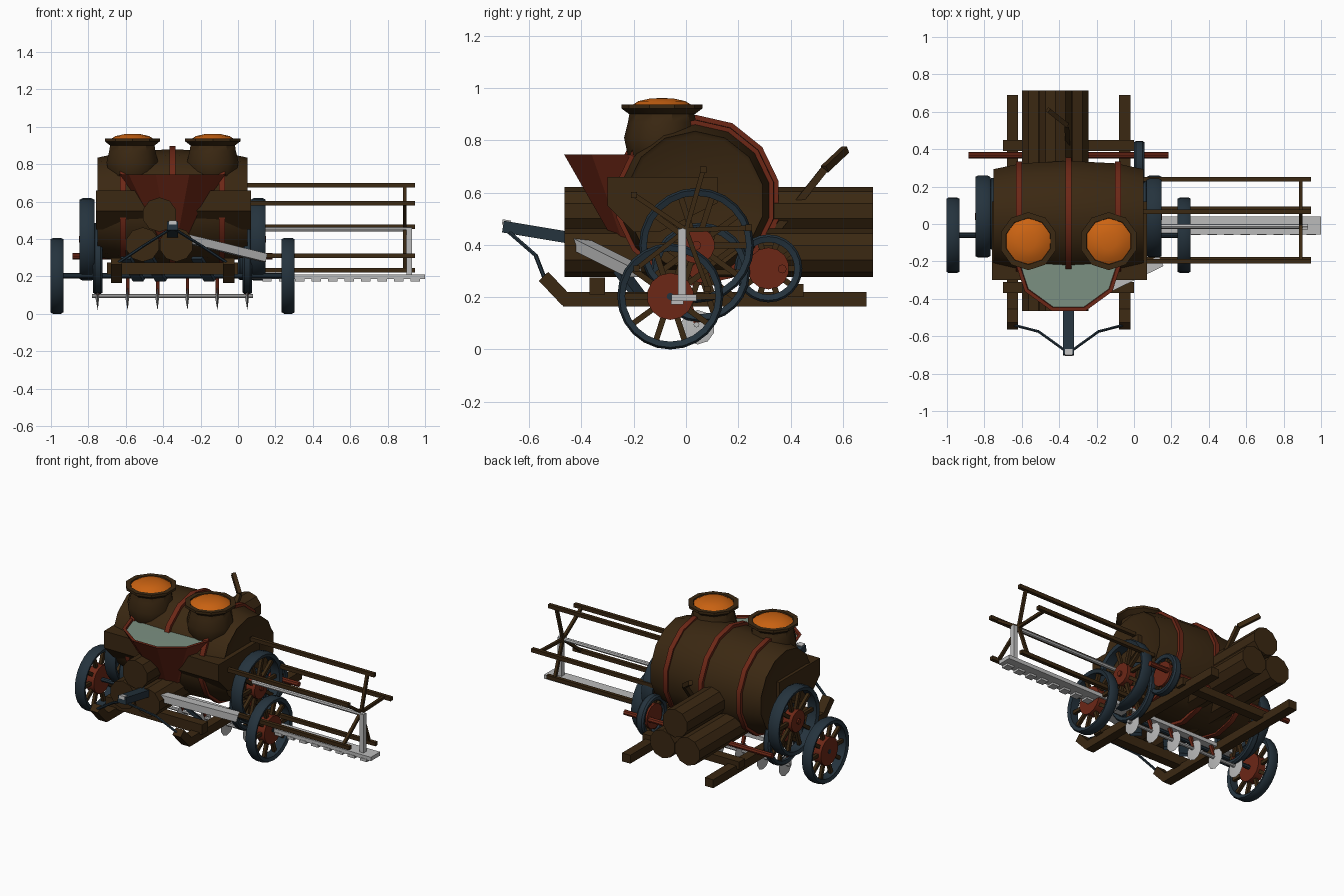
import bpy, bmesh
from math import sin, cos, pi, radians
from mathutils import Vector, Matrix

if "Cube" in bpy.data.objects:
    bpy.data.objects.remove(bpy.data.objects["Cube"])


def material(name, r, g, b):
    m = bpy.data.materials.new(name)
    m.use_nodes = True
    m.diffuse_color = (r, g, b, 1)
    m.node_tree.nodes["Principled BSDF"].inputs["Base Color"].default_value = (r, g, b, 1)
    return m


WOOD = material("dark_wood", .043, .021, .006)
RED = material("rust_red", .15, .02, .008)
BLUE = material("blue_iron", .018, .033, .047)
STEEL = material("pale_steel", .5, .5, .5)
ORANGE = material("orange", .6, .125, .006)
GRAIN = material("pale_green", .2, .28, .22)
MID = -0.35                      # centre plane of the cart body


def mirrored(x):
    return (x, 2 * MID - x)


def finish(name, bm, mat, smooth=False):
    bmesh.ops.remove_doubles(bm, verts=bm.verts, dist=1e-5)
    bmesh.ops.recalc_face_normals(bm, faces=bm.faces)
    me = bpy.data.meshes.new(name)
    bm.to_mesh(me)
    bm.free()
    me.materials.append(mat)
    ob = bpy.data.objects.new(name, me)
    bpy.context.collection.objects.link(ob)
    if smooth:
        bpy.ops.object.select_all(action='DESELECT')
        ob.select_set(True)
        bpy.context.view_layer.objects.active = ob
        bpy.ops.object.shade_smooth_by_angle(angle=radians(35))


def box(name, x, y, z, mat):
    """Box from (min, max) ranges."""
    bm = bmesh.new()
    size = Vector([r[1] - r[0] for r in (x, y, z)])
    mid = Vector([(r[1] + r[0]) / 2 for r in (x, y, z)])
    bmesh.ops.create_cube(bm, size=1, matrix=Matrix.Translation(mid) @ Matrix.Diagonal(size).to_4x4())
    finish(name, bm, mat)


def add_bar(bm, a, b, w, h, sides=4):
    """Prism between two points; w is the horizontal width, h the other."""
    a, b = Vector(a), Vector(b)
    d = (b - a).normalized()
    u = d.cross(Vector((0, 0, 1)))
    u = u.normalized() if u.length > .01 else Vector((1, 0, 0))
    v = u.cross(d)
    k = .5 / cos(pi / sides)
    ends = []
    for p in (a, b):
        angles = [2 * pi * (i + .5) / sides for i in range(sides)]
        ends.append([bm.verts.new(p + u * w * k * cos(t) + v * h * k * sin(t)) for t in angles])
    for i in range(sides):
        j = (i + 1) % sides
        bm.faces.new((ends[0][i], ends[0][j], ends[1][j], ends[1][i]))
    bm.faces.new(ends[0])
    bm.faces.new(ends[1])


def bar(name, points, w, h, mat, sides=4):
    bm = bmesh.new()
    for a, b in zip(points, points[1:]):
        add_bar(bm, a, b, w, h, sides)
    finish(name, bm, mat)


def lathe(name, profile, centre, axis, sides, mat, closed=False, smooth=True, phase=0.0):
    """Revolve (radius, offset) points round an axis; radius 0 gives one shared tip."""
    bm = bmesh.new()
    c = Vector(centre)
    rings = []
    for r, h in profile:
        ring = []
        for i in range(sides if r else 1):
            t = 2 * pi * (i + phase) / sides
            p, q = r * cos(t), r * sin(t)
            ring.append(bm.verts.new(c + Vector({'x': (h, q, p), 'y': (p, h, q), 'z': (p, q, h)}[axis])))
        rings.append(ring)
    pairs = list(zip(rings, rings[1:]))
    if closed:
        pairs.append((rings[-1], rings[0]))
    for a, b in pairs:
        for i in range(sides):
            j = (i + 1) % sides
            loop = [a[i % len(a)], a[j % len(a)], b[j % len(b)], b[i % len(b)]]
            bm.faces.new(list(dict.fromkeys(loop)))
    finish(name, bm, mat, smooth)


def drum(name, r, half, centre, axis, sides, mat):
    lathe(name, [(0, -half), (r, -half), (r, half), (0, half)], centre, axis, sides, mat)


def wheel(name, x, y, z, R, width, hub, rim=.03, spokes=10):
    w = width / 2
    tyre = [(R - rim, -w * .8), (R - .008, -w), (R, -w * .6), (R, w * .6), (R - .008, w), (R - rim, w * .8)]
    lathe(name + "_tyre", tyre, (x, y, z), 'x', 24, BLUE, closed=True)
    drum(name + "_hub", hub, w * .8, (x, y, z), 'x', 14, RED)
    bm = bmesh.new()
    for i in range(spokes):
        t = 2 * pi * (i + .5) / spokes
        d = Vector((0, sin(t), cos(t)))
        c = Vector((x, y, z))
        add_bar(bm, c + d * hub * .8, c + d * (R - rim * .7), .02, .022)
    finish(name + "_spokes", bm, WOOD)


# Chassis rails with upturned front ends, and cross beams
for x in mirrored(-.05):
    box("rail", (x - .03, x + .03), (-.47, .69), (.165, .22), WOOD)
    bar("rail_tip", [(x, -.455, .185), (x, -.545, .28)], .06, .05, WOOD)
box("rear_cross_beam", (-.70, 0), (.39, .45), (.2, .25), WOOD)
box("front_cross_beam", (-.70, 0), (-.37, -.31), (.21, .275), WOOD)

# Barrel lying across the cart, with three hoops
CY, CZ = .035, .57
barrel = [(0, -.39), (.25, -.39), (.265, -.4), (.297, -.25), (.31, 0),
          (.297, .25), (.265, .4), (.25, .39), (0, .39)]
lathe("barrel", barrel, (MID, CY, CZ), 'x', 14, WOOD)
for dx, r in ((-.265, .308), (0, .328), (.265, .308)):
    hoop = [(r - .04, -.016), (r, -.016), (r, .016), (r - .04, .016)]
    lathe("barrel_hoop", hoop, (MID + dx, CY, CZ), 'x', 14, RED, closed=True)

# Side trough around the barrel front, tapered underneath
bm = bmesh.new()
section = [(-.3, .66), (.12, .66), (.12, .56), (-.1, .45), (-.2, .45), (-.3, .55)]
face = bm.faces.new([bm.verts.new((-.76, y, z)) for y, z in section])
ext = bmesh.ops.extrude_face_region(bm, geom=[face], use_keep_orig=True)
bmesh.ops.translate(bm, vec=(.83, 0, 0), verts=[v for v in ext["geom"] if isinstance(v, bmesh.types.BMVert)])
finish("trough", bm, WOOD)

# Two jars with glowing contents
jar = [(0, .66), (.09, .68), (.13, .74), (.145, .81), (.13, .87), (.125, .9),
       (.155, .922), (.155, .938), (.125, .938), (.12, .92)]
for x in mirrored(-.135):
    lathe("jar", jar, (x, -.092, 0), 'z', 10, WOOD, phase=.5)
    lathe("jar_contents", [(.125, .928), (.09, .95), (.045, .96), (0, .962)], (x, -.092, 0), 'z', 20, ORANGE)

# Funnel hopper full of grain
lathe("hopper", [(0, .33), (.04, .33), (.29, .745), (.27, .745), (.26, .72)], (MID, -.19, 0), 'z', 10, RED, smooth=False)
lathe("grain", [(.268, .735), (0, .738)], (MID, -.19, 0), 'z', 10, GRAIN)

# Stack of logs under the barrel
for x, z in ((-.51, .37), (-.33, .37), (-.42, .53)):
    lathe("log", [(0, -.465), (.092, -.465), (.092, .715), (0, .715)], (x, 0, z), 'y', 10, WOOD, phase=.5)

# Wheels and axles
for x in mirrored(.108):
    wheel("large_wheel", x, .04, .398, .22, .08, .07)
for x in mirrored(.268):
    wheel("front_wheel", x, -.06, .203, .203, .07, .09)
for x in mirrored(.05):
    wheel("inner_wheel", x, .055, .295, .19, .05, .04)
wheel("drive_wheel", .028, .315, .31, .13, .055, .08)
drum("large_axle", .018, .5, (MID, .04, .398), 'x', 8, RED)
drum("front_axle", .014, .65, (MID, -.06, .203), 'x', 8, BLUE)
drum("drive_axle", .017, .535, (MID, .368, .308), 'x', 8, RED)

# Rear lever
bar("lever", [(-.35, .34, .45), (-.36, .53, .69), (-.46, .61, .765)], .025, .028, WOOD)

# Front tongue with its stay rods
bar("tongue", [(MID, -.70, .47), (MID, -.28, .40)], .06, .045, BLUE)
bar("tongue_plate", [(MID, -.703, .488), (MID, -.67, .483)], .04, .02, STEEL)
for s in (-1, 1):
    rod = [(MID, -.69, .46), (MID + s * .16, -.575, .36), (MID + s * .295, -.54, .27)]
    bar("tongue_stay", rod, .014, .014, BLUE, 6)

# Chute from tongue to the cutter side
bar("chute", [(-.31, -.42, .41), (.14, -.2, .3)], .06, .045, STEEL)

# Plough blades below the body
for x in (-.6, -.48, -.22):
    bar("plough_blade", [(x, -.25, .3), (x + .07, -.16, .18)], .07, .02, BLUE)

# Disc harrow
drum("disc_shaft", .011, .43, (MID, .04, .095), 'x', 8, STEEL)
for i in range(6):
    x = -.75 + i * .16
    lathe("disc", [(0, -.012), (.066, 0), (0, .008)], (x, .045, .085), 'x', 10, STEEL)
    bar("disc_hanger", [(x, .04, .1), (x, 0, .21)], .018, .018, RED)
box("disc_beam", (-.76, .06), (-.025, .025), (.19, .215), STEEL)

# Side cutter bar with teeth, end post and reel shaft
box("cutter_bar", (.05, 1), (-.055, .04), (.185, .21), STEEL)
for i in range(10):
    x = .13 + i * .088
    box("cutter_tooth", (x, x + .05), (-.058, -.01), (.172, .19), STEEL)
box("reel_post", (.9, .93), (-.03, 0), (.2, .46), STEEL)
drum("reel_shaft", .013, .41, (.52, -.013, .452), 'x', 8, STEEL)

# Five slat reel
bm = bmesh.new()
for i in range(5):
    t = radians(2 + 72 * i)
    y, z = .24 * cos(t), .457 + .24 * sin(t)
    add_bar(bm, (.05, y, z), (.945, y, z), .024, .024)
    add_bar(bm, (.892, 0, .457), (.892, y, z), .018, .018)
finish("reel", bm, WOOD)
